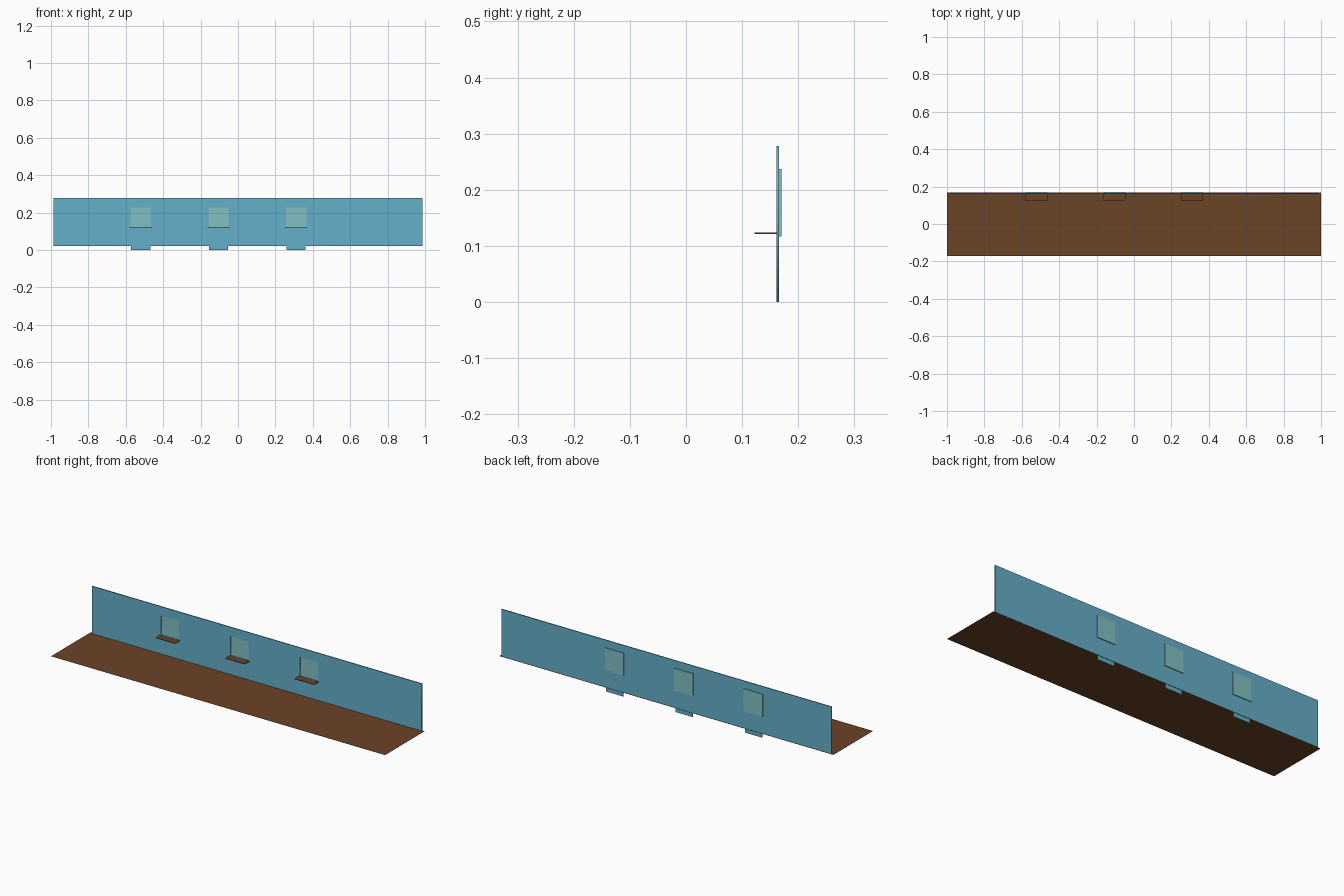
import bpy
from math import pi

if "Cube" in bpy.data.objects:
    bpy.data.objects.remove(bpy.data.objects["Cube"])


def material(name, rgb):
    m = bpy.data.materials.new(name)
    m.diffuse_color = (*rgb, 1)
    m.use_nodes = True
    m.node_tree.nodes["Principled BSDF"].inputs["Base Color"].default_value = m.diffuse_color
    return m


BLUE = material("blue_paint", (0.13, 0.43, 0.59))
BROWN = material("brown_wood", (0.15, 0.056, 0.02))
GLASS = material("pale_glass", (0.22, 0.53, 0.55))


def box(name, x, y, z, mat):
    """Box from (min, max) pairs on each axis."""
    bpy.ops.mesh.primitive_cube_add(
        size=1, location=[(a + b) / 2 for a, b in (x, y, z)])
    ob = bpy.context.object
    ob.name = name
    ob.scale = [b - a for a, b in (x, y, z)]
    bpy.ops.object.transform_apply(location=False, rotation=False, scale=True)
    ob.data.materials.append(mat)
    return ob


CENTRES = (-0.520, -0.104, 0.311)
FLOOR_Z = 0.022
WALL_Y = (0.161, 0.166)

# Floor sheet
bpy.ops.mesh.primitive_plane_add(size=1, location=(0, -0.0015, FLOOR_Z))
floor = bpy.context.object
floor.name = "floor"
floor.scale = (2, 0.339, 1)
bpy.ops.object.transform_apply(location=False, rotation=False, scale=True)
floor.data.materials.append(BROWN)

# Wall outline with locating tabs along the bottom, plus window openings
outline = [(-0.987, 0.278), (-0.987, FLOOR_Z)]
for c in CENTRES:
    l, r = c - 0.051, c + 0.051
    outline += [(l, FLOOR_Z), (l, 0), (r, 0), (r, FLOOR_Z)]
outline += [(0.987, FLOOR_Z), (0.987, 0.278)]
loops = [outline] + [[(c - 0.054, 0.124), (c + 0.054, 0.124),
                      (c + 0.054, 0.228), (c - 0.054, 0.228)] for c in CENTRES]

curve = bpy.data.curves.new("wall", 'CURVE')
curve.dimensions = '2D'
curve.fill_mode = 'BOTH'
curve.extrude = (WALL_Y[1] - WALL_Y[0]) / 2
for pts in loops:
    s = curve.splines.new('POLY')
    s.points.add(len(pts) - 1)
    for p, (x, z) in zip(s.points, pts):
        p.co = (x, z, 0, 1)
    s.use_cyclic_u = True
curve.materials.append(BLUE)
wall = bpy.data.objects.new("wall", curve)
bpy.context.collection.objects.link(wall)
wall.rotation_euler.x = pi / 2
wall.location.y = sum(WALL_Y) / 2
bpy.ops.object.select_all(action='DESELECT')
wall.select_set(True)
bpy.context.view_layer.objects.active = wall
bpy.ops.object.convert(target='MESH')

# Window panes on the back and sills on the front
for i, c in enumerate(CENTRES, 1):
    box(f"window_pane_{i}", (c - 0.056, c + 0.056), (WALL_Y[1], 0.170),
        (0.117, 0.237), GLASS)
    box(f"window_sill_{i}", (c - 0.059, c + 0.059), (0.122, WALL_Y[0]),
        (0.121, 0.1235), BROWN)
